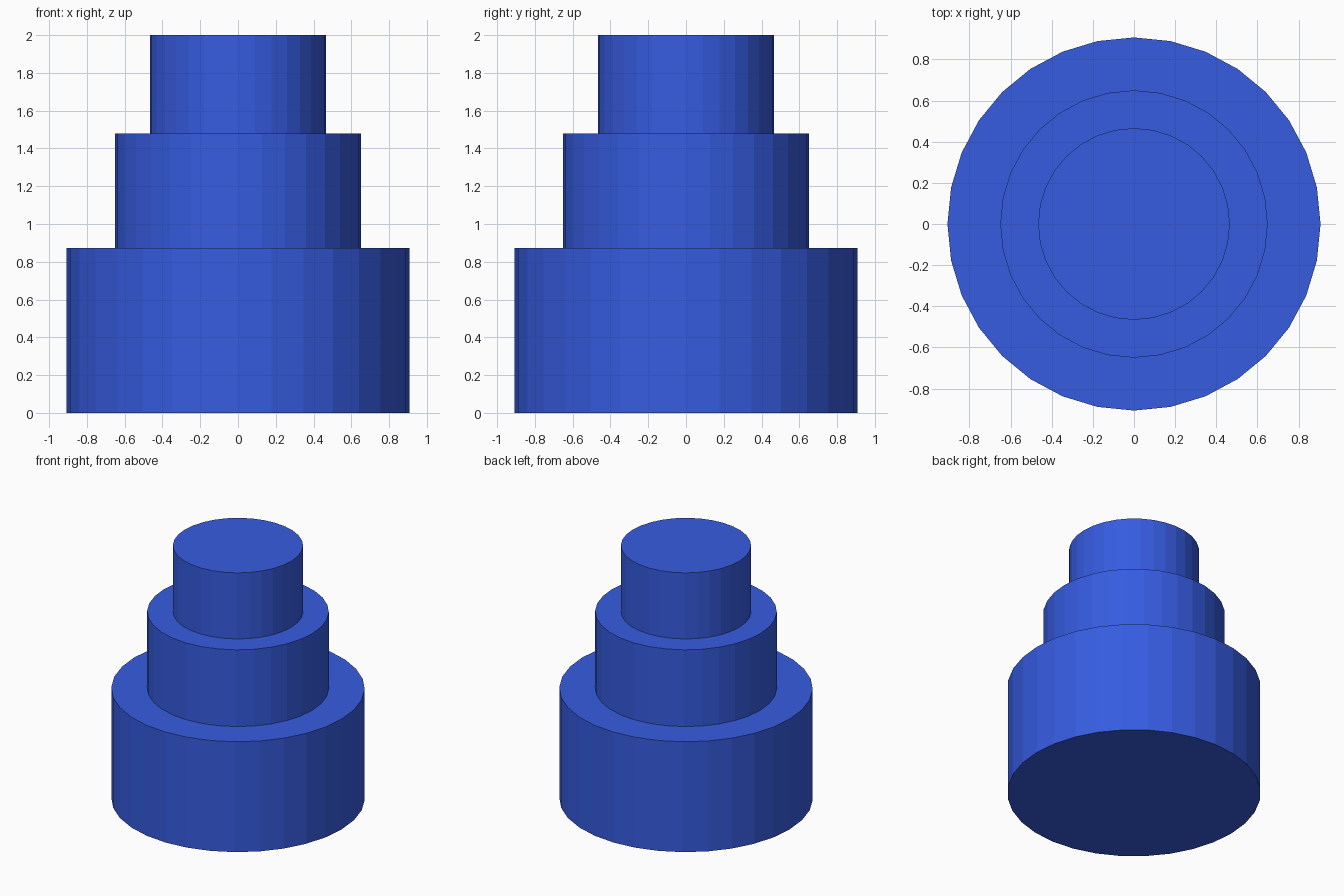
import bpy

if "Cube" in bpy.data.objects:
    bpy.data.objects.remove(bpy.data.objects["Cube"])

blue = bpy.data.materials.new("blue")
blue.diffuse_color = (0.037, 0.107, 0.75, 1.0)
blue.use_nodes = True
blue.node_tree.nodes["Principled BSDF"].inputs["Base Color"].default_value = blue.diffuse_color


def tier(name, radius, bottom, top):
    bpy.ops.mesh.primitive_cylinder_add(
        vertices=32, radius=radius, depth=top - bottom,
        location=(0, 0, (bottom + top) / 2))
    obj = bpy.context.object
    obj.name = name
    obj.data.materials.append(blue)


# Three stacked round tiers, flat shaded
tier("bottom_tier", 0.907, 0.0, 0.872)
tier("middle_tier", 0.65, 0.872, 1.478)
tier("top_tier", 0.466, 1.478, 2.0)
